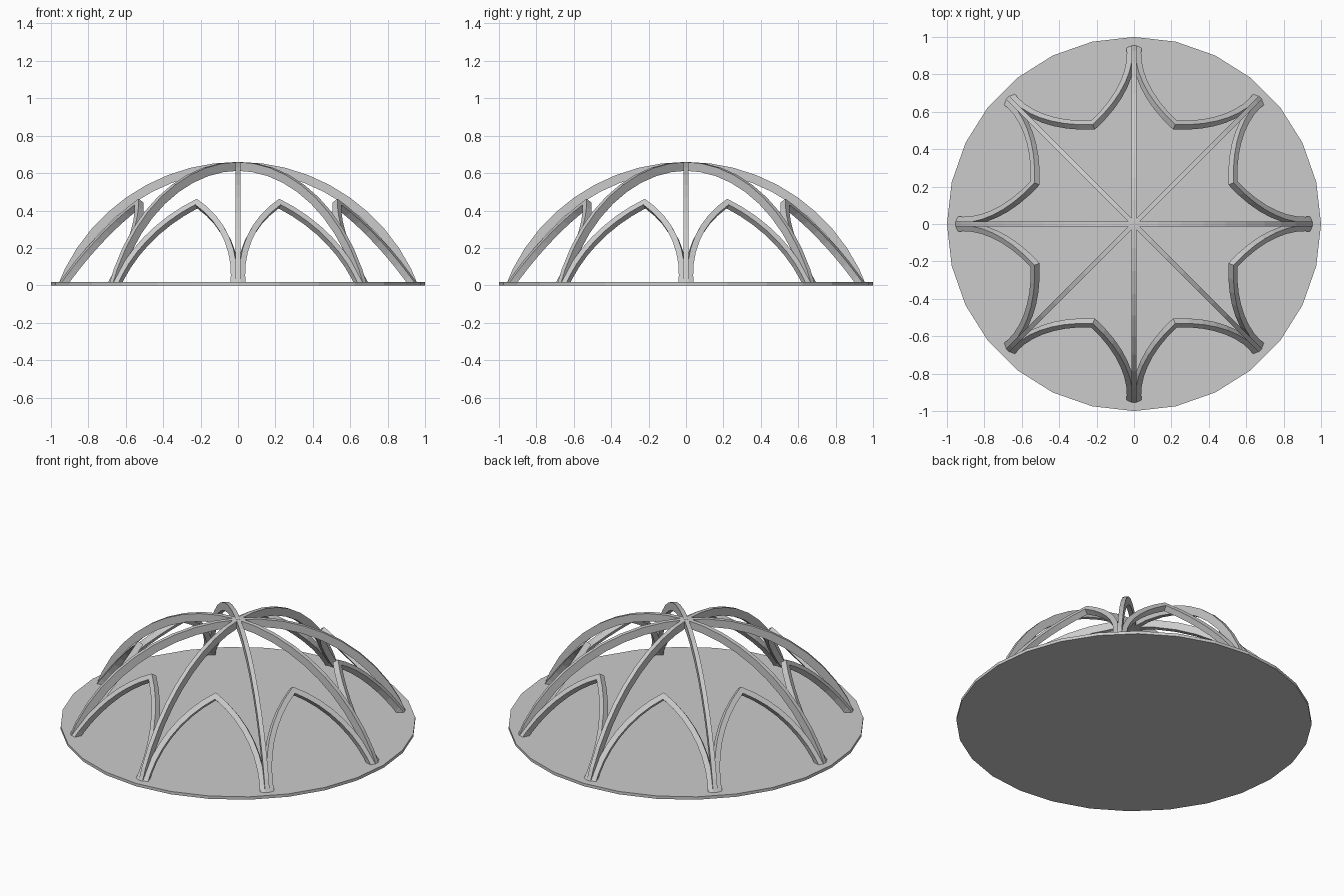
import bpy, bmesh, math
from mathutils import Vector, Matrix

if "Cube" in bpy.data.objects:
    bpy.data.objects.remove(bpy.data.objects["Cube"], do_unlink=True)

mat = bpy.data.materials.new("light grey")
mat.use_nodes = True
GREY = (0.6, 0.6, 0.6, 1)
mat.diffuse_color = GREY
mat.node_tree.nodes["Principled BSDF"].inputs["Base Color"].default_value = GREY


def finish(bm, name, angle=0):
    bmesh.ops.recalc_face_normals(bm, faces=bm.faces)
    mesh = bpy.data.meshes.new(name)
    bm.to_mesh(mesh)
    bm.free()
    mesh.materials.append(mat)
    ob = bpy.data.objects.new(name, mesh)
    ob.matrix_world = Matrix.Rotation(angle, 4, 'Z')
    bpy.context.collection.objects.link(ob)


def bar(name, outer, inner, side, angle):
    """Curved bar between two edge paths, thickened by +-side, cut flat at the ground."""
    bm = bmesh.new()
    rings = [[bm.verts.new(p) for p in (o - side, o + side, i + side, i - side)]
             for o, i in zip(outer, inner)]
    for a, b in zip(rings, rings[1:]):
        for k in range(4):
            n = (k + 1) % 4
            bm.faces.new((a[k], a[n], b[n], b[k]))
    geom = bm.verts[:] + bm.edges[:] + bm.faces[:]
    bmesh.ops.bisect_plane(bm, geom=geom, plane_co=(0, 0, 0), plane_no=(0, 0, 1),
                           clear_inner=True)
    bmesh.ops.holes_fill(bm, edges=[e for e in bm.edges if e.is_boundary])
    finish(bm, name, angle)


# Round floor plate
bm = bmesh.new()
bmesh.ops.create_cone(bm, cap_ends=True, segments=28, radius1=1, radius2=1, depth=0.018,
                      matrix=Matrix.Translation((0, 0, 0.009)))
finish(bm, "floor_disc")

# Four full ribs crossing at the crown
RIB_DROP = 0.375


def rib_path(radius):
    half = math.acos((RIB_DROP - 0.03) / radius)
    steps = 20
    return [Vector((radius * math.sin(t), 0, radius * math.cos(t) - RIB_DROP))
            for t in (half * (2 * i / steps - 1) for i in range(steps + 1))]


for k in range(4):
    bar(f"dome_rib_{k + 1}", rib_path(1.035), rib_path(0.988),
        Vector((0, 0.013, 0)), k * math.pi / 4)

# Eight leaning pointed arches between neighbouring rib feet
FOOT = Vector((0.876, 0.341, 0))
PEAK = Vector((0.572, 0, 0.437))
rise = Vector((PEAK.x - FOOT.x, 0, PEAK.z))
height = rise.length
up = rise.normalized()
normal = up.cross(Vector((0, 1, 0)))

# Arc centre from the chord and its bulge
chord = Vector((-FOOT.y, height))
bulge = 0.068
radius = chord.length ** 2 / (8 * bulge) + bulge / 2
mid = Vector((FOOT.y, 0)) + chord / 2
centre = mid - Vector((chord.y, -chord.x)).normalized() * (radius - bulge)


def arch_path(r):
    start = math.asin((-0.03 - centre.y) / r)
    end = math.acos(-centre.x / r)
    steps = 8
    arc = [centre + r * Vector((math.cos(t), math.sin(t)))
           for t in (start + (end - start) * i / steps for i in range(steps + 1))]
    flat = arc + [Vector((-p.x, p.y)) for p in reversed(arc[:-1])]
    return [Vector((FOOT.x, p.x, 0)) + up * p.y for p in flat]


for k in range(8):
    bar(f"pointed_arch_{k + 1}", arch_path(radius + 0.016), arch_path(radius - 0.016),
        normal * 0.018, math.pi / 8 + k * math.pi / 4)
